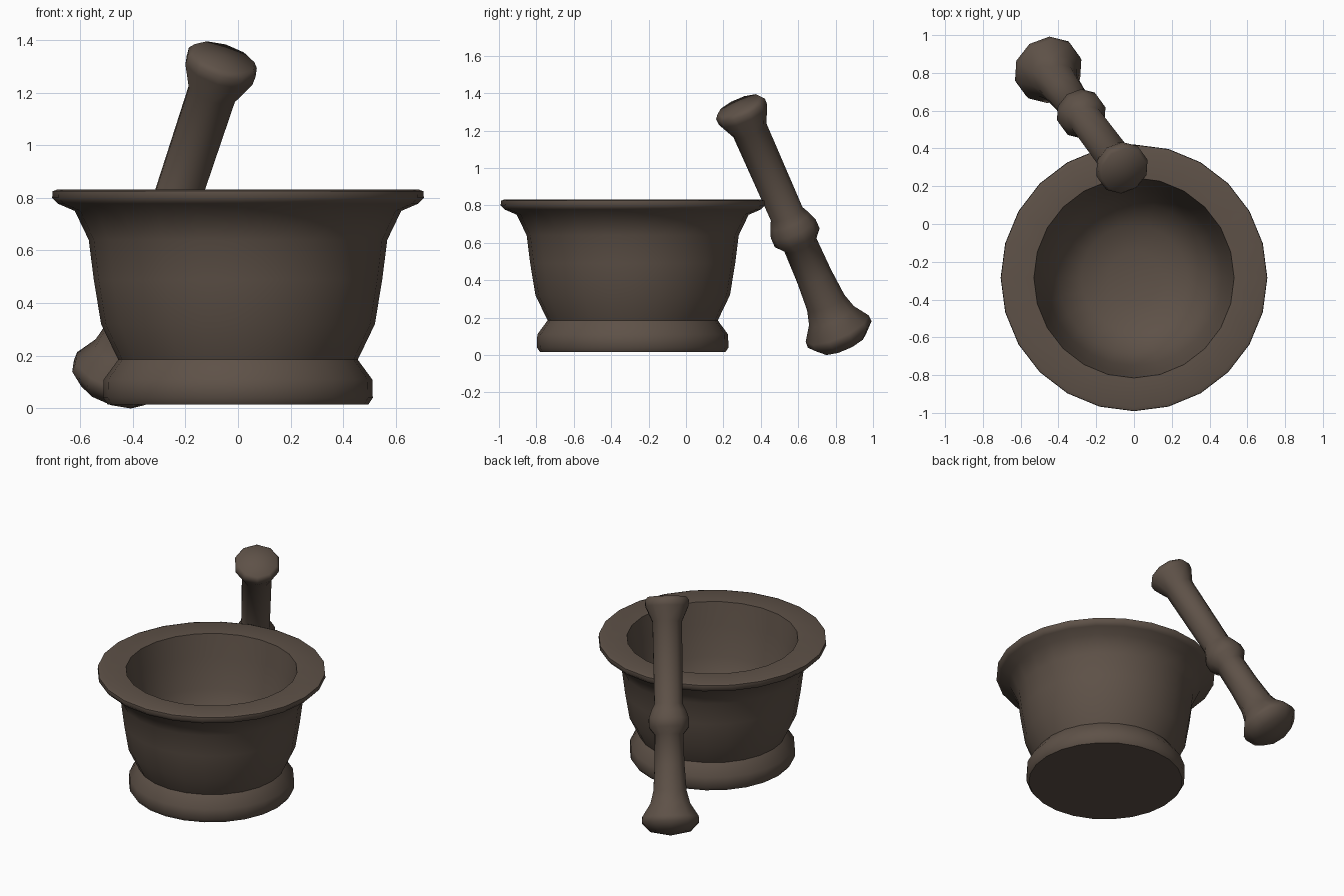
import bpy, bmesh, math
from mathutils import Vector, Matrix

if "Cube" in bpy.data.objects:
    bpy.data.objects.remove(bpy.data.objects["Cube"])

# one flat brown colour
brown = bpy.data.materials.new("dark brown wood")
brown.diffuse_color = (0.112, 0.083, 0.064, 1)
brown.use_nodes = True
brown.node_tree.nodes["Principled BSDF"].inputs["Base Color"].default_value = brown.diffuse_color


def lathe(name, profile, sides, matrix, angle, turn=0.0):
    """Spin (radius, height) points, given from bottom to end, about local z."""
    bm = bmesh.new()
    rings = []
    for r, h in profile:
        if r == 0:
            rings.append([bm.verts.new((0, 0, h))])
        else:
            rings.append([bm.verts.new((r * math.cos(turn + 2 * math.pi * i / sides),
                                        r * math.sin(turn + 2 * math.pi * i / sides), h))
                          for i in range(sides)])
    for a, b in zip(rings, rings[1:]):
        for i in range(sides):
            j = (i + 1) % sides
            if len(a) == 1:
                bm.faces.new((a[0], b[j], b[i]))
            elif len(b) == 1:
                bm.faces.new((a[i], a[j], b[0]))
            else:
                bm.faces.new((a[i], a[j], b[j], b[i]))
    bmesh.ops.recalc_face_normals(bm, faces=bm.faces)
    me = bpy.data.meshes.new(name)
    bm.to_mesh(me)
    bm.free()
    me.materials.append(brown)
    ob = bpy.data.objects.new(name, me)
    bpy.context.collection.objects.link(ob)
    ob.matrix_world = matrix
    bpy.ops.object.select_all(action='DESELECT')
    ob.select_set(True)
    bpy.context.view_layer.objects.active = ob
    bpy.ops.object.shade_smooth_by_angle(angle=math.radians(angle))
    return ob


# mortar: foot, flaring wall, flat rim, then the inside of the bowl
lathe("mortar_bowl", [
    (0, 0.015), (0.495, 0.015), (0.512, 0.04), (0.51, 0.11), (0.455, 0.185),
    (0.52, 0.32), (0.548, 0.49), (0.567, 0.64), (0.62, 0.75), (0.685, 0.778),
    (0.706, 0.80), (0.704, 0.825), (0.685, 0.832), (0.53, 0.826),
    (0.505, 0.68), (0.465, 0.48), (0.40, 0.31), (0.28, 0.22), (0.14, 0.19), (0, 0.18),
], 24, Matrix.Translation((0, -0.285, 0)), 55)

# pestle: leans on the rim from behind, heavy end on the ground
low, high = Vector((-0.457, 0.82, 0.115)), Vector((-0.055, 0.285, 1.33))
lean = (high - low).to_track_quat('Z', 'Y').to_matrix().to_4x4()
lathe("pestle", [
    (0, -0.085), (0.13, -0.06), (0.185, -0.005), (0.183, 0.03), (0.13, 0.11),
    (0.108, 0.19), (0.097, 0.35), (0.093, 0.54), (0.13, 0.585), (0.13, 0.64),
    (0.112, 0.69), (0.092, 0.73), (0.094, 1.0), (0.096, 1.24), (0.14, 1.335),
    (0.142, 1.37), (0.125, 1.392), (0, 1.402),
], 10, Matrix.Translation(low) @ lean, 55, 0.3)
